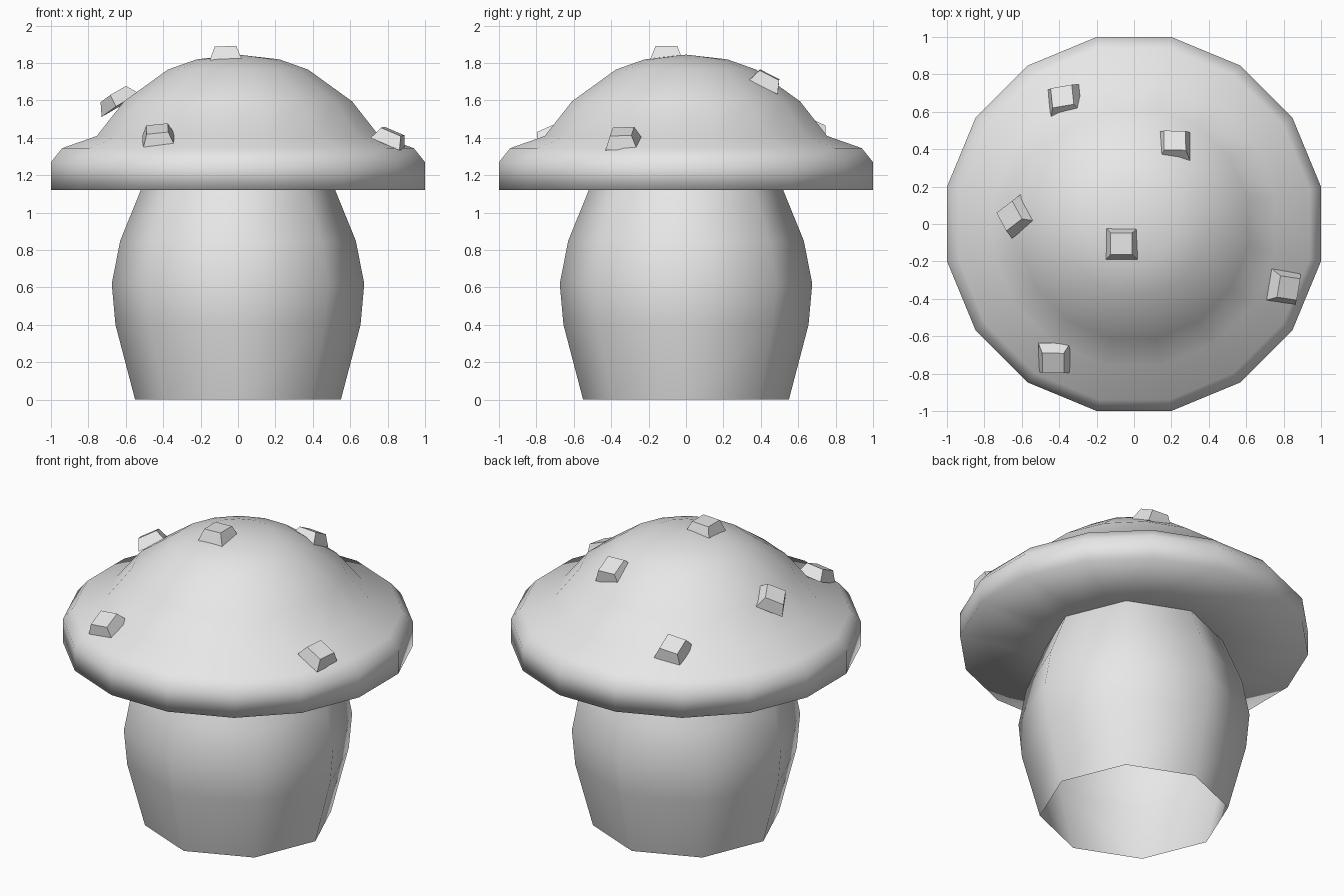
import bpy, bmesh, math
from mathutils import Matrix, Vector

if "Cube" in bpy.data.objects:
    bpy.data.objects.remove(bpy.data.objects["Cube"])

grey = bpy.data.materials.new("plain_grey")
grey.use_nodes = True
grey.diffuse_color = (0.8, 0.8, 0.8, 1)
grey.node_tree.nodes["Principled BSDF"].inputs["Base Color"].default_value = grey.diffuse_color


def finish(name, bm, smooth):
    bmesh.ops.recalc_face_normals(bm, faces=bm.faces)
    for face in bm.faces:
        face.smooth = smooth
    mesh = bpy.data.meshes.new(name)
    bm.to_mesh(mesh)
    bm.free()
    mesh.materials.append(grey)
    obj = bpy.data.objects.new(name, mesh)
    bpy.context.collection.objects.link(obj)
    return obj


def lathe(name, profile, sides, start):
    """Revolve a (radius, height) profile around z."""
    bm = bmesh.new()
    turn = Matrix.Rotation(start, 3, 'Z')
    verts = [bm.verts.new(turn @ Vector((r, 0, z))) for r, z in profile]
    edges = [bm.edges.new(pair) for pair in zip(verts, verts[1:])]
    bmesh.ops.spin(bm, geom=verts + edges, cent=(0, 0, 0), axis=(0, 0, 1),
                   angle=math.tau, steps=sides, use_duplicate=False)
    bmesh.ops.remove_doubles(bm, verts=bm.verts, dist=0.001)
    return finish(name, bm, True)


# Barrel-shaped stem, open underneath
lathe("stem", [(0.55, 0), (0.655, 0.4), (0.675, 0.62), (0.63, 0.85), (0.52, 1.12), (0.5, 1.16)],
      8, 0)

# Cap: flat underside, upright rim, flared shoulder and dome
cap_sides = 16
half = math.pi / cap_sides
cap_profile = [(0, 1.12), (0.5, 1.12), (1, 1.12), (1, 1.27), (0.94, 1.345), (0.755, 1.41),
               (0.61, 1.595), (0.375, 1.765), (0.22, 1.82), (0, 1.845)]
lathe("cap", [(r / math.cos(half), z) for r, z in cap_profile], cap_sides, half)


def wart(name, base, normal, yaw):
    """Small truncated pyramid standing on the cap."""
    bm = bmesh.new()
    bmesh.ops.create_cone(bm, cap_ends=True, segments=4, radius1=0.12, radius2=0.082,
                          depth=0.07)
    tilt = Vector((0, 0, 1)).rotation_difference(Vector(normal)).to_matrix().to_4x4()
    place = (Matrix.Translation(base) @ tilt @ Matrix.Rotation(math.radians(yaw), 4, 'Z')
             @ Matrix.Translation((0, 0, 0.035)))
    # Square the four-sided cone to the axes
    corner = Vector((1, 1, 0)).angle(Vector((1, 0, 0)))
    flat = abs(abs(bm.verts[:][0].co.x) - abs(bm.verts[:][0].co.y)) < 0.01
    if not flat:
        place = place @ Matrix.Rotation(corner, 4, 'Z')
    bm.transform(place)
    finish(name, bm, False)


# Warts scattered over the cap: base centre, facing direction, turn
wart("wart_top", (-0.065, -0.105, 1.82), (-0.04, 0, 1), 0)
wart("wart_right", (-0.63, 0.04, 1.575), (-0.53, 0.05, 0.85), 33)
wart("wart_front_right", (-0.425, -0.715, 1.385), (-0.1, -0.4, 0.9), 0)
wart("wart_back_left", (0.215, 0.415, 1.675), (0.05, 0.45, 0.89), 0)
wart("wart_back_right", (-0.37, 0.655, 1.42), (-0.2, 0.4, 0.9), 8)
wart("wart_left", (0.8, -0.335, 1.37), (0.38, -0.1, 0.92), -9)
